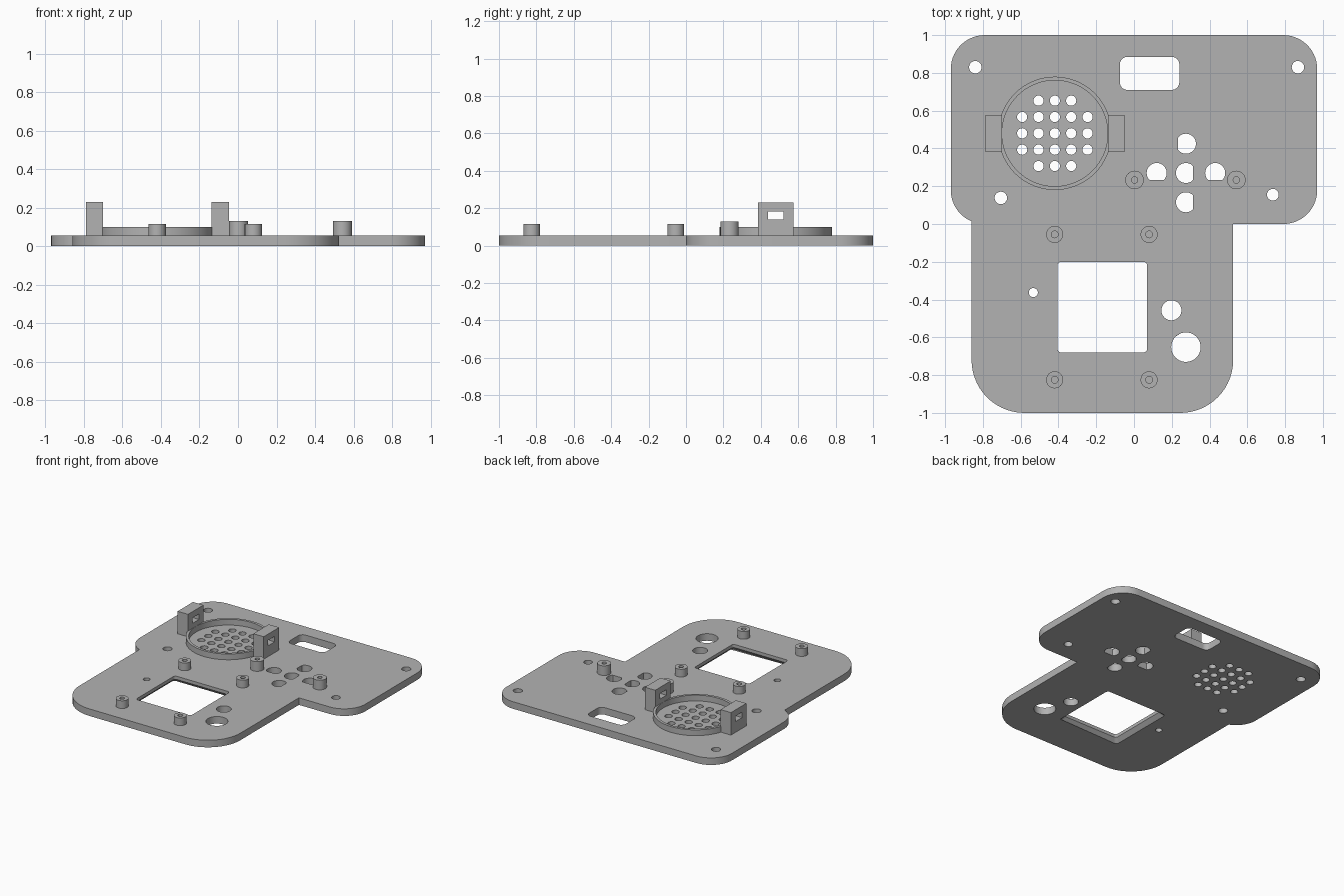
import bpy, bmesh
from math import sin, cos, radians
from mathutils import Matrix

if "Cube" in bpy.data.objects:
    bpy.data.objects.remove(bpy.data.objects["Cube"], do_unlink=True)

grey = bpy.data.materials.new("plastic grey")
grey.use_nodes = True
COLOUR = (0.45, 0.45, 0.45, 1)
grey.diffuse_color = COLOUR
grey.node_tree.nodes["Principled BSDF"].inputs["Base Color"].default_value = COLOUR

PLATE = 0.055   # plate thickness
SINK = 0.05     # raised parts start just inside the plate


def arc(cx, cy, r, a0, a1, n=14):
    steps = [radians(a0 + (a1 - a0) * i / n) for i in range(n + 1)]
    return [(cx + r * cos(a), cy + r * sin(a)) for a in steps]


def circle(cx, cy, r, n=40):
    return arc(cx, cy, r, 0, 360, n)[:-1]


def rounded(x0, y0, x1, y1, r):
    return (arc(x1 - r, y1 - r, r, 0, 90, 8) + arc(x0 + r, y1 - r, r, 90, 180, 8)
            + arc(x0 + r, y0 + r, r, 180, 270, 8) + arc(x1 - r, y0 + r, r, 270, 360, 8))


def rect(x0, y0, x1, y1):
    return [(x0, y0), (x1, y0), (x1, y1), (x0, y1)]


def slab(name, loops, z0, z1, turn=None, edit=None):
    """Extrude an outline with holes from z0 to z1, as a mesh."""
    curve = bpy.data.curves.new(name, 'CURVE')
    curve.dimensions = '2D'
    curve.fill_mode = 'BOTH'
    curve.extrude = (z1 - z0) / 2
    for loop in loops:
        spline = curve.splines.new('POLY')
        spline.points.add(len(loop) - 1)
        for point, (x, y) in zip(spline.points, loop):
            point.co = (x, y, 0, 1)
        spline.use_cyclic_u = True
    helper = bpy.data.objects.new(name + " profile", curve)
    mesh = bpy.data.meshes.new_from_object(helper)
    bpy.data.objects.remove(helper)
    bpy.data.curves.remove(curve)

    bm = bmesh.new()
    bm.from_mesh(mesh)
    bmesh.ops.remove_doubles(bm, verts=bm.verts[:], dist=0.0001)
    bmesh.ops.translate(bm, verts=bm.verts[:], vec=(0, 0, (z0 + z1) / 2))
    if edit:
        edit(bm)
    if turn:
        bm.transform(turn)
    bmesh.ops.recalc_face_normals(bm, faces=bm.faces[:])
    bm.to_mesh(mesh)
    bm.free()
    mesh.name = name
    mesh.materials.clear()
    mesh.materials.append(grey)
    obj = bpy.data.objects.new(name, mesh)
    bpy.context.collection.objects.link(obj)
    bpy.ops.object.select_all(action='DESELECT')
    obj.select_set(True)
    bpy.context.view_layer.objects.active = obj
    bpy.ops.object.shade_smooth_by_angle(angle=radians(30))
    return obj


# Plate outline: wide upper half, narrower lower half
outline = (arc(0.79, 0.18, 0.18, -90, 0) + arc(0.79, 0.82, 0.18, 0, 90)
           + arc(-0.79, 0.82, 0.18, 90, 180) + arc(-0.79, 0.18, 0.18, 180, 247)
           + arc(-0.58, -0.72, 0.28, 180, 270) + arc(0.245, -0.72, 0.28, 270, 360)
           + [(0.525, 0)])

# Screen window and connector slot
WX0, WY0, WX1, WY1 = -0.405, -0.68, 0.07, -0.2
holes = [rounded(WX0, WY0, WX1, WY1, 0.02), rounded(-0.075, 0.71, 0.24, 0.885, 0.04)]

# Screw holes and round openings
for x, y, r in [(-0.84, 0.83, 0.033), (0.868, 0.83, 0.033), (-0.705, 0.138, 0.033),
                (0.735, 0.155, 0.031), (-0.533, -0.363, 0.024),
                (0.198, -0.457, 0.053), (0.275, -0.652, 0.078)]:
    holes.append(circle(x, y, r))

# Button cross: round holes, each with one flat side
BX, BY, STEP, FLAT = 0.275, 0.27, 0.155, 0.037
for y in (BY, BY - STEP):
    holes.append([(min(px, BX + FLAT), py) for px, py in circle(BX, y, 0.053)])
holes.append([(max(px, BX - FLAT - 0.006), py) for px, py in circle(BX, BY + STEP, 0.053)])
for x in (BX - STEP, BX + STEP):
    holes.append([(px, max(py, BY - FLAT)) for px, py in circle(x, BY, 0.053)])

# Speaker grille: five by five without the corners
SX, SY = -0.419, 0.48
for i in range(-2, 3):
    for j in range(-2, 3):
        if abs(i) + abs(j) < 4:
            holes.append(circle(SX + i * 0.0865, SY + j * 0.0865, 0.027, 24))


def chamfer_window(bm):
    """Widen the underside of the screen window."""
    bmesh.ops.bisect_plane(bm, geom=bm.verts[:] + bm.edges[:] + bm.faces[:],
                           plane_co=(0, 0, 0.03), plane_no=(0, 0, 1))
    cx, cy = (WX0 + WX1) / 2, (WY0 + WY1) / 2
    for v in bm.verts:
        dx, dy = v.co.x - cx, v.co.y - cy
        if v.co.z < 0.01 and abs(dx) < 0.245 and abs(dy) < 0.245:
            v.co.x += dx * 0.12
            v.co.y += dy * 0.12


slab("face_plate", [outline] + holes, 0, PLATE, edit=chamfer_window)

# Speaker rim
slab("speaker_rim", [circle(SX, SY, 0.3, 72), circle(SX, SY, 0.28, 72)], SINK, 0.1)

# Slotted speaker brackets, drawn in the side plane
side = Matrix(((0, 0, 1, 0), (1, 0, 0, 0), (0, 1, 0, 0), (0, 0, 0, 1)))
for name, x in (("right_bracket", -0.79), ("left_bracket", -0.138)):
    slab(name, [rect(0.385, SINK, 0.575, 0.23), rect(0.438, 0.139, 0.52, 0.182)],
         x, x + 0.09, turn=side)

# Hollow screw posts around the screen and beside the buttons
for x in (-0.42, 0.08):
    for y in (-0.055, -0.825):
        slab("screen_post", [circle(x, y, 0.045), circle(x, y, 0.018, 24)], SINK, 0.115)
for x in (0.003, 0.542):
    slab("button_post", [circle(x, 0.233, 0.049), circle(x, 0.233, 0.017, 24)], SINK, 0.13)
